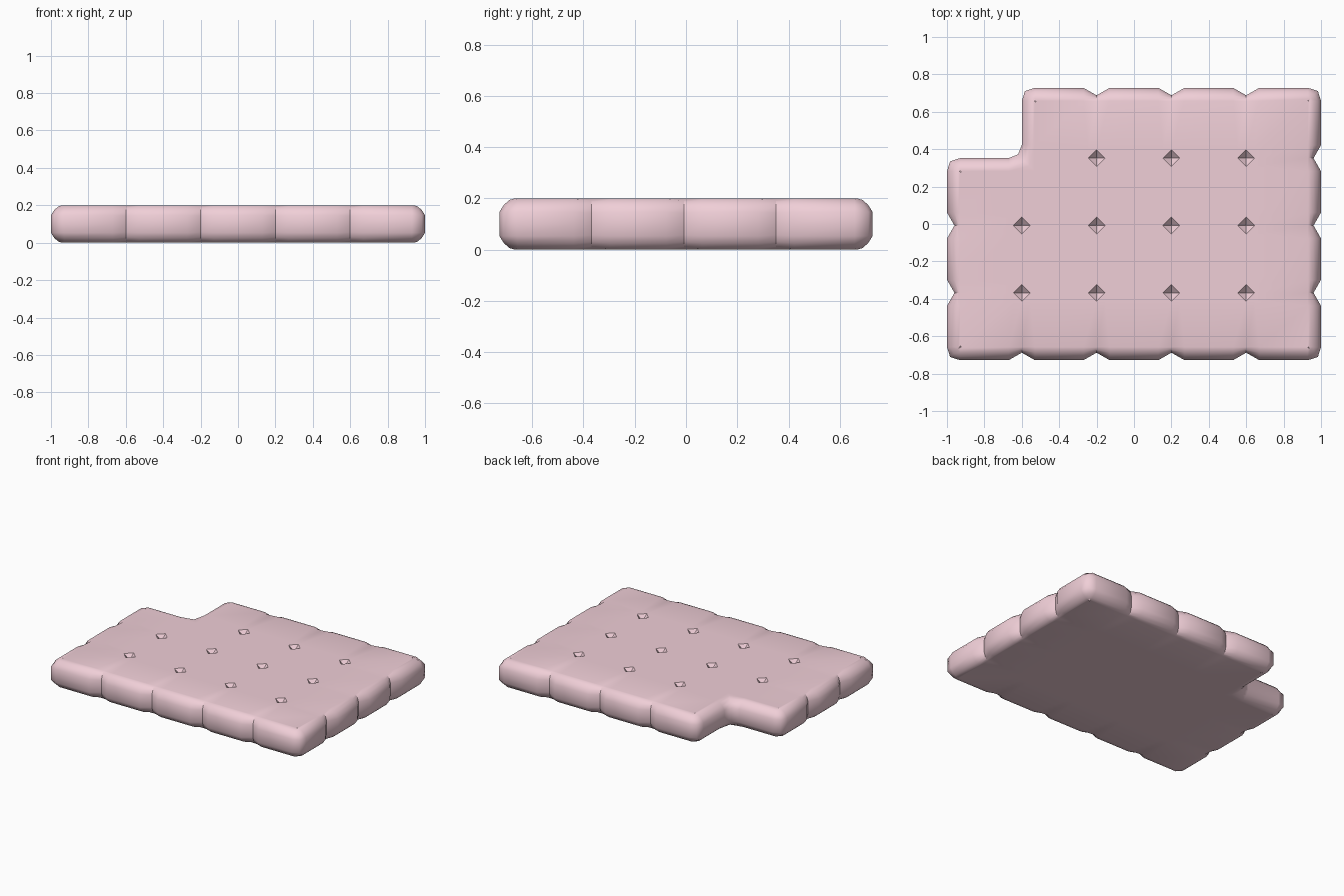
import bpy, bmesh

if "Cube" in bpy.data.objects:
    bpy.data.objects.remove(bpy.data.objects["Cube"])

# Cell seams; the back left cell is left out
XS = [-1.0, -0.6, -0.2, 0.2, 0.6, 1.0]
YS = [-0.728, -0.368, -0.008, 0.352, 0.728]
NX, NY = 5, 4
H = 0.2
# Rounded rim, top to bottom: (inset, height)
RIM = [(0.06, 0.2), (0.04, 0.194), (0.018, 0.175), (0.0, 0.147), (0.0, 0.1)]
RIM += [(d, H - z) for d, z in RIM[-2::-1]]
LAST = len(RIM) - 1


def filled(i, j):
    """Is the sub-quad (three per cell side) part of the slab?"""
    I, J = i // 3, j // 3
    return 0 <= I < NX and 0 <= J < NY and (I, J) != (0, 3)


def around(i, j):
    return [(sx, sy) for sx in (-1, 1) for sy in (-1, 1)
            if filled(i + (sx - 1) // 2, j + (sy - 1) // 2)]


bm = bmesh.new()
cache = {}


def vert(i, j, k):
    if (i, j, k) in cache:
        return cache[i, j, k]
    I, J = (i + 1) // 3, (j + 1) // 3
    pit_corner = len(around(3 * I, 3 * J)) == 4
    half = 0.045 if pit_corner else 0.07
    x = XS[I] + (i - 3 * I) * half
    y = YS[J] + (j - 3 * J) * half
    inset, z = RIM[k]
    near = around(i, j)
    knot = i % 3 == 0 and j % 3 == 0
    if len(near) == 4:
        if knot and k == 0:
            z -= 0.035                      # stitched dimple
    else:
        sign = lambda v: (v > 0) - (v < 0)
        nx = -sign(sum(a for a, b in near))
        ny = -sign(sum(b for a, b in near))
        base = 0.0
        if len(near) == 1:
            base = 0.017                    # rounded outer corner
        elif len(near) == 3:
            base = -0.02                    # filled inner corner
        elif knot:
            base = 0.04                     # notch between cells
            inset *= 0.4
            z = H / 2 + (z - H / 2) * 0.92
        x -= nx * (base + inset)
        y -= ny * (base + inset)
    cache[i, j, k] = bm.verts.new((x, y, z))
    return cache[i, j, k]


def is_pit(c):
    return c[0] % 3 == 0 and c[1] % 3 == 0 and len(around(*c)) == 4


for i in range(3 * NX):
    for j in range(3 * NY):
        if not filled(i, j):
            continue
        quad = [(i, j), (i + 1, j), (i + 1, j + 1), (i, j + 1)]
        # Top, split into a diamond around each dimple
        pit = [n for n in range(4) if is_pit(quad[n])]
        if pit:
            q = [vert(*quad[(pit[0] + n) % 4], 0) for n in range(4)]
            bm.faces.new((q[0], q[1], q[3])).smooth = False
            bm.faces.new((q[1], q[2], q[3])).smooth = True
        else:
            bm.faces.new([vert(*c, 0) for c in quad]).smooth = True
        # Underside
        bm.faces.new([vert(*c, LAST) for c in reversed(quad)]).smooth = True
        # Rim
        for n, (dx, dy) in enumerate([(0, -1), (1, 0), (0, 1), (-1, 0)]):
            if filled(i + dx, j + dy):
                continue
            a, b = quad[n], quad[(n + 1) % 4]
            for k in range(LAST):
                bm.faces.new((vert(*b, k), vert(*a, k),
                              vert(*a, k + 1), vert(*b, k + 1))).smooth = True

# Keep the notches crisp
for (i, j, k), v in list(cache.items()):
    if i % 3 == 0 and j % 3 == 0 and len(around(i, j)) == 2 and k < LAST:
        e = bm.edges.get((v, cache[i, j, k + 1]))
        if e:
            e.smooth = False

mesh = bpy.data.meshes.new("quilted_slab")
bm.to_mesh(mesh)
bm.free()
slab = bpy.data.objects.new("quilted_slab", mesh)
bpy.context.collection.objects.link(slab)

pink = bpy.data.materials.new("pink")
pink.diffuse_color = (0.87, 0.62, 0.68, 1)
pink.use_nodes = True
pink.node_tree.nodes["Principled BSDF"].inputs["Base Color"].default_value = pink.diffuse_color
mesh.materials.append(pink)
